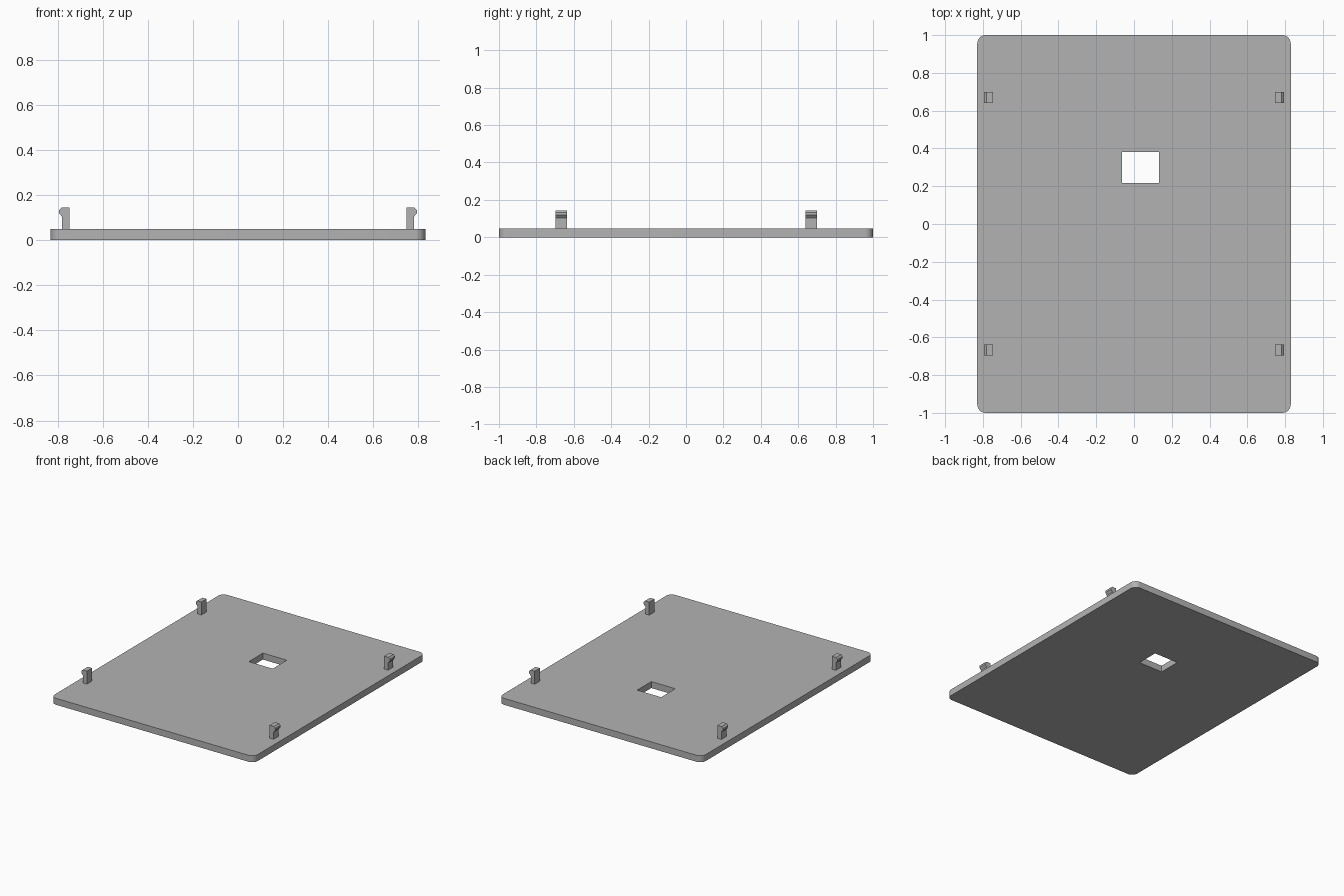
import bpy, bmesh
from math import cos, sin, pi

default = bpy.data.objects.get("Cube")
if default:
    bpy.data.objects.remove(default, do_unlink=True)

# Single material
grey = bpy.data.materials.new("light_grey")
grey.use_nodes = True
colour = (0.45, 0.45, 0.45, 1)
grey.diffuse_color = colour
grey.node_tree.nodes["Principled BSDF"].inputs["Base Color"].default_value = colour


def extrude_outlines(name, outlines, direction):
    """Fill closed outlines (the first is outer, the rest are holes) and extrude."""
    bm = bmesh.new()
    edges = []
    for points in outlines:
        verts = [bm.verts.new(p) for p in points]
        edges += [bm.edges.new((v, verts[i - 1])) for i, v in enumerate(verts)]
    bmesh.ops.triangle_fill(bm, edges=edges, use_beauty=True)
    grown = bmesh.ops.extrude_face_region(bm, geom=bm.faces[:], use_keep_orig=True)
    moved = [g for g in grown["geom"] if isinstance(g, bmesh.types.BMVert)]
    bmesh.ops.translate(bm, verts=moved, vec=direction)
    bmesh.ops.recalc_face_normals(bm, faces=bm.faces[:])
    mesh = bpy.data.meshes.new(name)
    bm.to_mesh(mesh)
    bm.free()
    mesh.materials.append(grey)
    obj = bpy.data.objects.new(name, mesh)
    bpy.context.collection.objects.link(obj)
    return obj


def rounded_rectangle(hx, hy, r, steps=8):
    points = []
    for q, (sx, sy) in enumerate([(1, 1), (-1, 1), (-1, -1), (1, -1)]):
        for i in range(steps + 1):
            a = (q + i / steps) * pi / 2
            points.append((sx * (hx - r) + r * cos(a), sy * (hy - r) + r * sin(a), 0))
    return points


# Base plate with rounded corners and a rectangular opening
thickness = 0.048
x0, x1, y0, y1 = -0.064, 0.132, 0.217, 0.382
opening = [(x0, y0, 0), (x1, y0, 0), (x1, y1, 0), (x0, y1, 0)]
plate = extrude_outlines("base_plate", [rounded_rectangle(0.83, 1, 0.045), opening],
                         (0, 0, thickness))
bpy.ops.object.select_all(action="DESELECT")
plate.select_set(True)
bpy.context.view_layer.objects.active = plate
bpy.ops.object.shade_smooth_by_angle()

# Snap clips: upright stem with a chamfered lip facing outwards
clip_profile = [(0.747, 0.04), (0.779, 0.04), (0.779, 0.102), (0.793, 0.119),
                (0.793, 0.133), (0.782, 0.144), (0.747, 0.144)]
clip_width = 0.06
for side, sx in (("left", 1), ("right", -1)):
    for end, yc in (("front", -0.667), ("back", 0.67)):
        outline = [(sx * x, yc - clip_width / 2, z) for x, z in clip_profile]
        extrude_outlines(f"{end}_{side}_clip", [outline], (0, clip_width, 0))
